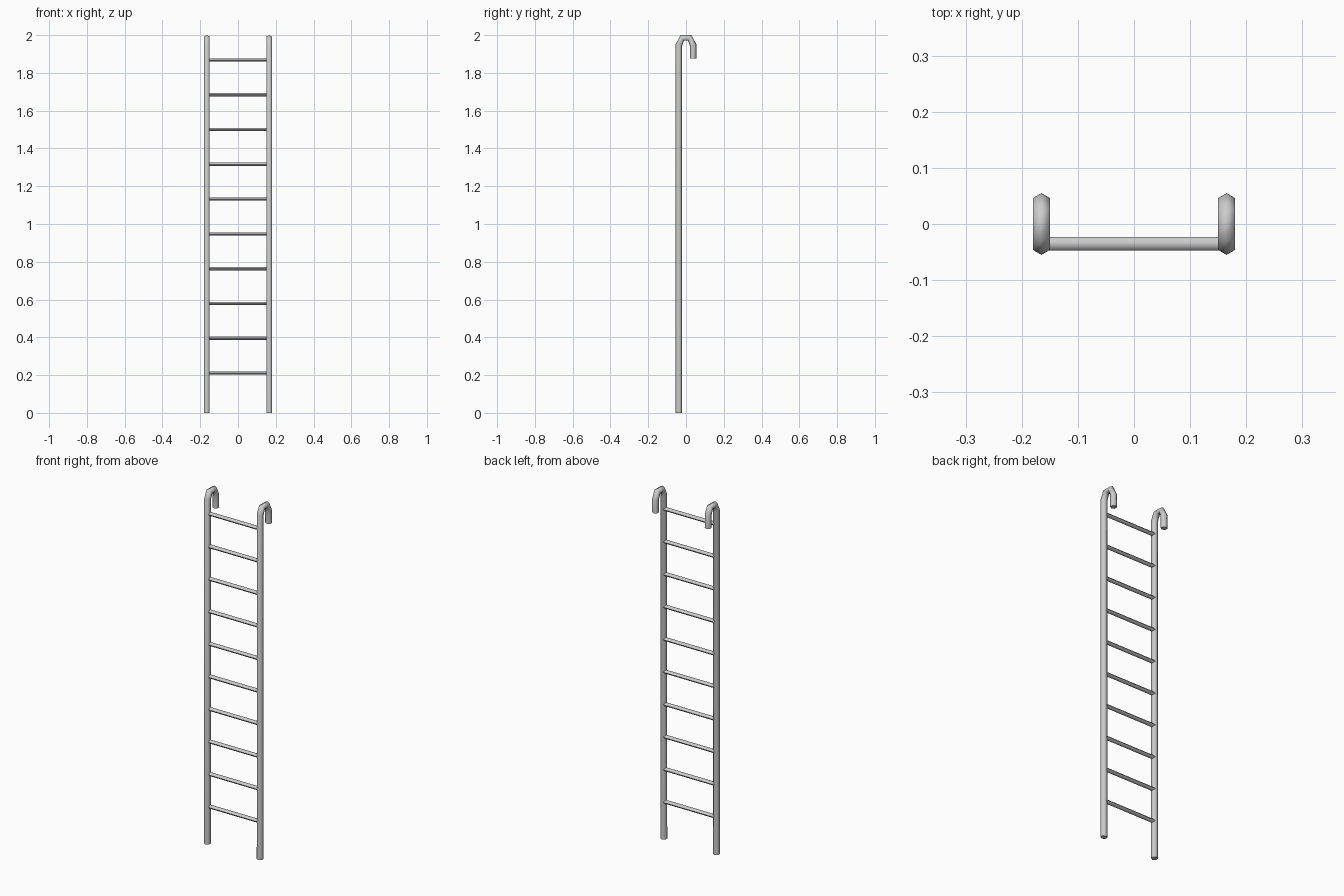
import bpy, bmesh
from math import cos, sin, pi, radians
from mathutils import Vector

if "Cube" in bpy.data.objects:
    bpy.data.objects.remove(bpy.data.objects["Cube"])

SIDES = 6


def finish(bm, name):
    bmesh.ops.recalc_face_normals(bm, faces=bm.faces)
    mesh = bpy.data.meshes.new(name)
    bm.to_mesh(mesh)
    bm.free()
    obj = bpy.data.objects.new(name, mesh)
    bpy.context.collection.objects.link(obj)
    bpy.ops.object.select_all(action='DESELECT')
    obj.select_set(True)
    bpy.context.view_layer.objects.active = obj
    bpy.ops.object.shade_smooth_by_angle(angle=radians(65))
    return obj


def skin(bm, rings):
    """Join rings of points into a capped tube."""
    loops = [[bm.verts.new(p) for p in ring] for ring in rings]
    for a, b in zip(loops, loops[1:]):
        for i in range(SIDES):
            j = (i + 1) % SIDES
            bm.faces.new((a[i], a[j], b[j], b[i]))
    bm.faces.new(loops[0])
    bm.faces.new(loops[-1])


# Side rails: hexagonal tube swept up and over into a hook (path in y, z)
half = [(-0.0375, 0.0), (-0.0375, 1.948), (-0.02, 1.9855)]
path = [Vector((0, y, z)) for y, z in
        half + [(0.02, 1.9855), (0.0375, 1.948), (0.0375, 1.875)]]
R = 0.0175
for name, x in (("left_rail", -0.165), ("right_rail", 0.165)):
    bm = bmesh.new()
    rings = []
    for k, p in enumerate(path):
        t = Vector((0, 0, 0))
        if k > 0:
            t += (p - path[k - 1]).normalized()
        if k < len(path) - 1:
            t += (path[k + 1] - p).normalized()
        t.normalize()
        n = Vector((0, -t.z, t.y))
        rings.append([p + n * R * cos(a) + Vector((x + R * sin(a), 0, 0))
                      for a in (2 * pi * i / SIDES for i in range(SIDES))])
    skin(bm, rings)
    finish(bm, name)

# Rungs: slightly flattened hexagonal bars between the rails
for r in range(10):
    z = 0.211 + r * 0.1842
    bm = bmesh.new()
    skin(bm, [[(x, -0.035 + 0.0122 * cos(a), z + 0.0098 * sin(a))
               for a in (2 * pi * i / SIDES for i in range(SIDES))]
              for x in (-0.16, 0.16)])
    finish(bm, f"rung_{r + 1}")
